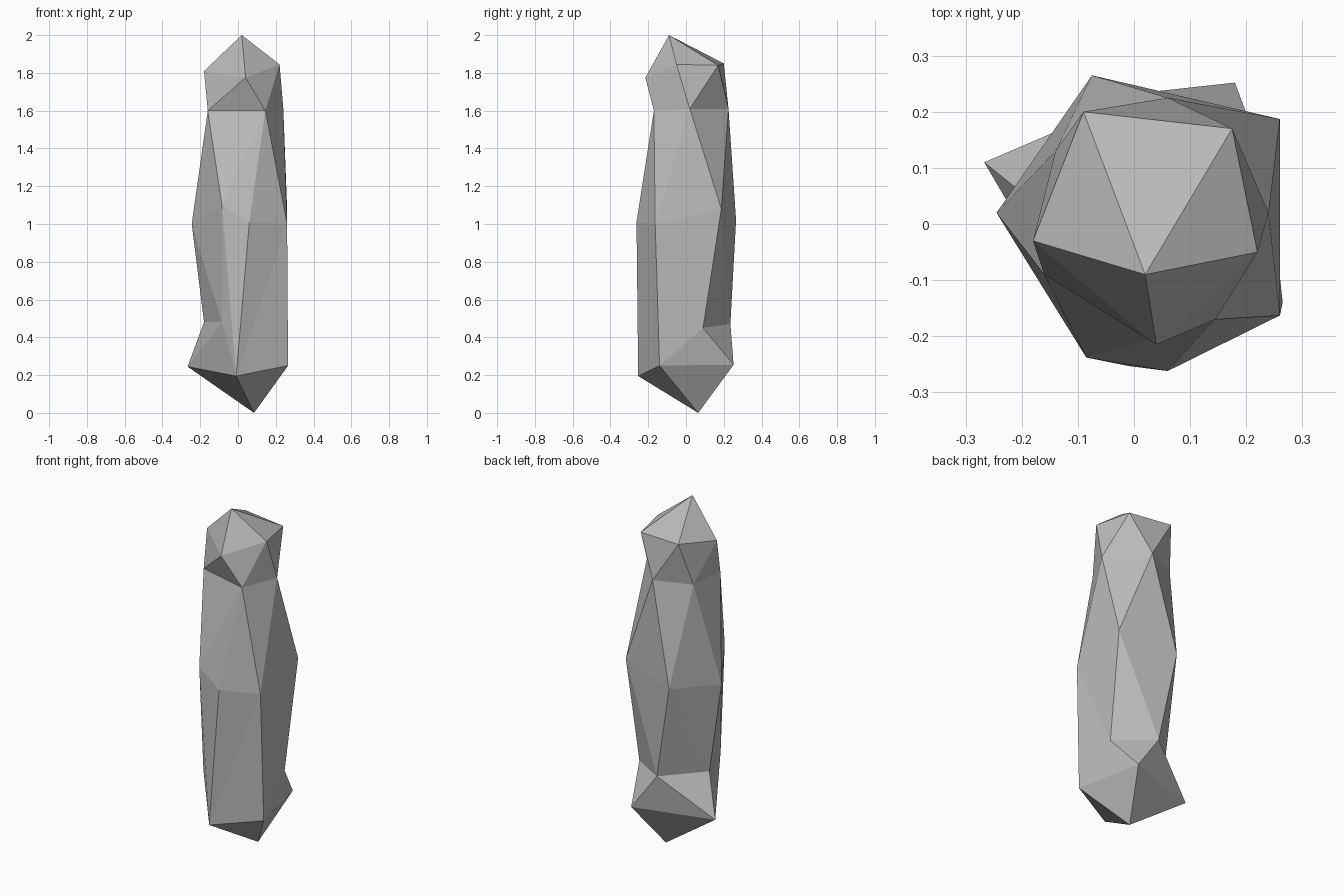
import bpy, bmesh

if "Cube" in bpy.data.objects:
    bpy.data.objects.remove(bpy.data.objects["Cube"])

# Uneven rings of the stone, top to bottom, each running anticlockwise
rings = {
    "t": [(.02, -.09, 2)],
    "a": [(.22, -.05, 1.845), (.175, .17, 1.84), (-.09, .2, 1.85), (-.18, -.03, 1.81), (.04, -.215, 1.775)],
    "b": [(.145, -.17, 1.6), (.24, .02, 1.61), (.06, .225, 1.61), (-.14, .13, 1.6), (-.16, -.09, 1.6)],
    "c": [(.06, -.262, 1.01), (.26, -.163, 1.0), (.26, .187, 1.08), (-.075, .265, 1.02),
          (-.245, .02, 1.0), (-.085, -.238, 1.1)],
    "d": [(.24, .09, .45), (.025, .235, .47), (-.18, .04, .48), (-.085, -.2, .48)],
    "e": [(.265, -.14, .25), (.18, .252, .255), (-.267, .11, .245), (-.01, -.253, .195)],
    "f": [(.085, .065, 0)],
}

# Triangle strips joining neighbouring rings (letter = ring, digit = point)
strips = [
    "a0 b1 a1 b2 a2 b3 a3 b4 a4 b0 a0 b1",   # head
    "c1 b1 c2 b2 c3 b3 c4 b4 c5 b0 c0",      # shoulders
    "b0 c0 c1", "b0 c1 b1",
    "c0 c1 e3 e0", "c0 c5 e3 d3",            # long front facets
    "e0 c1 d0 c2 d1 c3 d2 c4 d3 c5",         # body sides and back
    "e0 d0 e1 d1 e2 d2", "d2 e2 d3 e3",      # flared foot
]

bm = bmesh.new()
v = {f"{k}{i}": bm.verts.new(p) for k, ring in rings.items() for i, p in enumerate(ring)}

for s in strips:
    names = s.split()
    for tri in zip(names, names[1:], names[2:]):
        bm.faces.new([v[n] for n in tri])

# Pointed crown and base
for tip, ring in (("t0", "a"), ("f0", "e")):
    n = len(rings[ring])
    for i in range(n):
        bm.faces.new((v[tip], v[f"{ring}{i}"], v[f"{ring}{(i + 1) % n}"]))

bmesh.ops.recalc_face_normals(bm, faces=bm.faces)
mesh = bpy.data.meshes.new("stone_pillar")
bm.to_mesh(mesh)
bm.free()

stone = bpy.data.materials.new("grey_stone")
stone.diffuse_color = (.5, .5, .5, 1)
stone.use_nodes = True
stone.node_tree.nodes["Principled BSDF"].inputs["Base Color"].default_value = stone.diffuse_color
mesh.materials.append(stone)
bpy.context.collection.objects.link(bpy.data.objects.new("stone_pillar", mesh))
